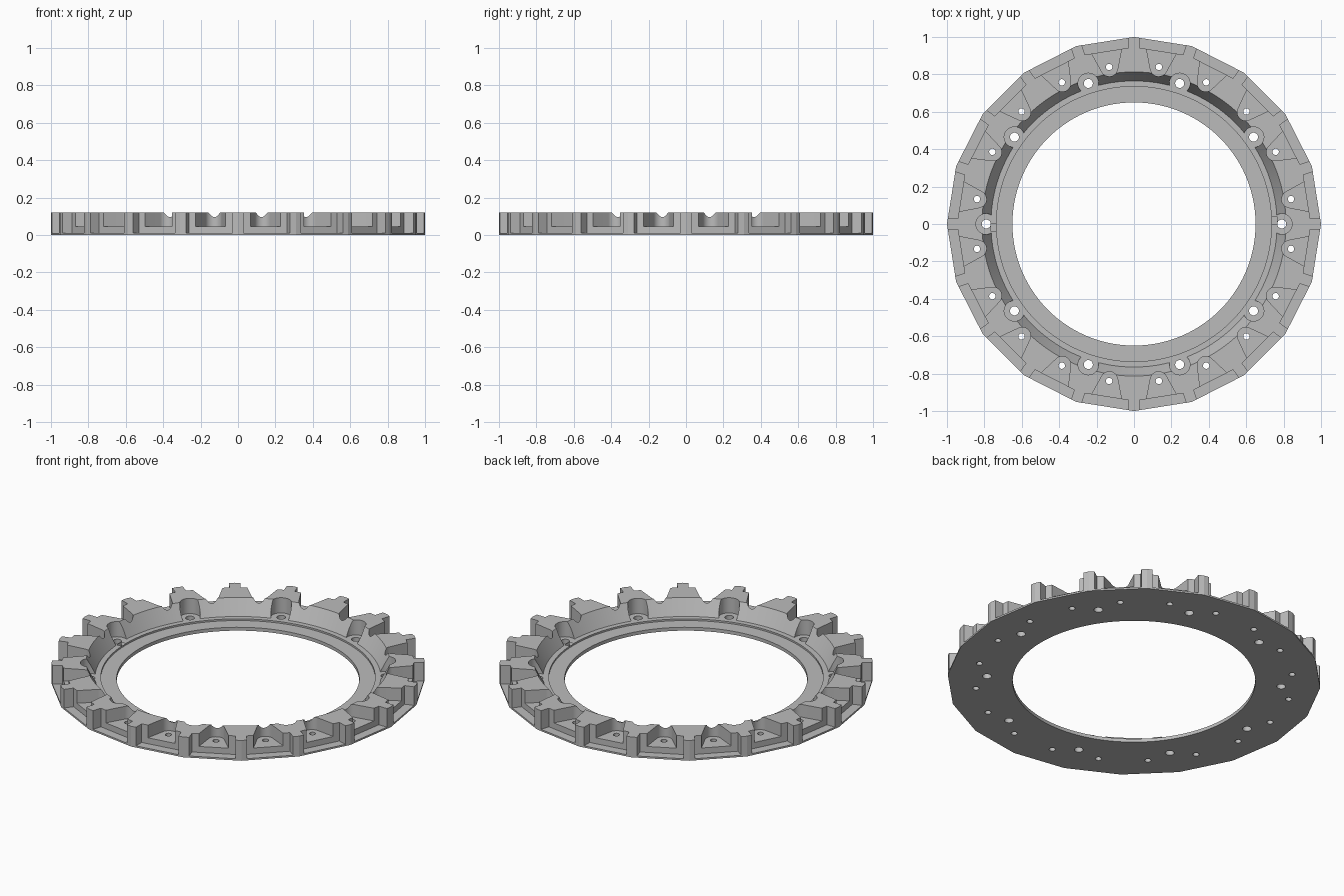
import bpy, bmesh
from math import sin, cos, tan, pi, radians

SIDES = 20
STEP = 2 * pi / SIDES
TOP = 0.12

if "Cube" in bpy.data.objects:
    bpy.data.objects.remove(bpy.data.objects["Cube"])

grey = bpy.data.materials.new("light grey metal")
grey.use_nodes = True
colour = (0.5, 0.5, 0.5, 1)
grey.diffuse_color = colour
grey.node_tree.nodes["Principled BSDF"].inputs["Base Color"].default_value = colour


def make_object(name, bm):
    bmesh.ops.recalc_face_normals(bm, faces=bm.faces)
    mesh = bpy.data.meshes.new(name)
    bm.to_mesh(mesh)
    bm.free()
    mesh.materials.append(grey)
    obj = bpy.data.objects.new(name, mesh)
    bpy.context.collection.objects.link(obj)
    return obj


def add_prism(bm, outline, z0, z1, angle=0):
    """Extrude a (radial, tangential) outline, turned about the centre."""
    c, s = cos(angle), sin(angle)
    low, high = [[bm.verts.new((u * c - v * s, u * s + v * c, z)) for u, v in outline]
                 for z in (z0, z1)]
    bm.faces.new(low)
    bm.faces.new(high)
    n = len(outline)
    for i in range(n):
        j = (i + 1) % n
        bm.faces.new((low[i], low[j], high[j], high[i]))


def circle(radius, centre=0, count=32, start=0, end=2 * pi):
    full = end - start >= 2 * pi
    div = count if full else count - 1
    return [(centre + radius * cos(start + (end - start) * i / div),
             radius * sin(start + (end - start) * i / div)) for i in range(count)]


def radial_set(name, outline, z0, z1, angles):
    bm = bmesh.new()
    for a in angles:
        add_prism(bm, outline, z0, z1, a)
    return make_object(name, bm)


def lathe(name, profile, segments):
    """Solid of revolution, from a profile of (radius, height)."""
    bm = bmesh.new()
    rings = [[bm.verts.new((r * cos(2 * pi * i / segments), r * sin(2 * pi * i / segments), z))
              for i in range(segments)] for r, z in profile]
    for a, b in zip(rings, rings[1:]):
        for i in range(segments):
            j = (i + 1) % segments
            bm.faces.new((a[i], a[j], b[j], b[i]))
    bm.faces.new(rings[0])
    bm.faces.new(rings[-1])
    return make_object(name, bm)


# Twenty-sided blank
ring = radial_set("toothed_ring", circle(1, count=SIDES), 0, TOP, [0])

side_angles = [(k + 0.5) * STEP for k in range(SIDES)]
bolt_angles = [k * 2 * STEP for k in range(SIDES // 2)]

# Stepped opening with a sloping wall
bore = lathe("bore_cutter", [(0.65, -0.1), (0.65, 0.02), (0.735, 0.02), (0.735, 0.03),
                             (0.765, 0.03), (0.813, TOP), (0.8183, TOP + 0.01)], 120)

# Rim notches that leave a narrow tooth at each corner
def notch_edge(u):
    return u * tan(STEP / 2) - 0.03 / cos(STEP / 2)

inner, outer = 0.935, 1.05
notch = [(inner, -notch_edge(inner)), (outer, -notch_edge(outer)),
         (outer, notch_edge(outer)), (inner, notch_edge(inner))]
notches = radial_set("notch_cutter", notch, 0.01, 0.2, side_angles)

# Flared pockets with rounded inner ends
flare = radians(20)
arc = circle(0.045, 0.845, 24, pi / 2 + flare, 1.5 * pi - flare)
u, v = arc[0]
half = v + (outer - u) * tan(flare)
pockets = radial_set("pocket_cutter", arc + [(outer, -half), (outer, half)], 0.045, 0.2, side_angles)

# Round recesses in the sloping wall, and the bolt holes
recesses = radial_set("recess_cutter", circle(0.055, 0.79, 40), 0.03, 0.2, bolt_angles)
large_holes = radial_set("large_hole_cutter", circle(0.024, 0.79), -0.1, 0.2, bolt_angles)
small_holes = radial_set("small_hole_cutter", circle(0.017, 0.85), -0.1, 0.2, side_angles)

cutters = [bore, notches, pockets, recesses, large_holes, small_holes]
for cutter in cutters:
    cutter.hide_render = True
    mod = ring.modifiers.new(cutter.name, "BOOLEAN")
    mod.operation = "DIFFERENCE"
    mod.solver = "EXACT"
    mod.object = cutter

# Apply the cuts and discard the cutters
bpy.context.view_layer.update()
graph = bpy.context.evaluated_depsgraph_get()
result = bpy.data.meshes.new_from_object(ring.evaluated_get(graph))
ring.modifiers.clear()
ring.data = result
for cutter in cutters:
    bpy.data.objects.remove(cutter)

# Smooth the round walls, keep the faceted rim sharp
bpy.ops.object.select_all(action="DESELECT")
ring.select_set(True)
bpy.context.view_layer.objects.active = ring
bpy.ops.object.shade_smooth_by_angle(angle=radians(14))
